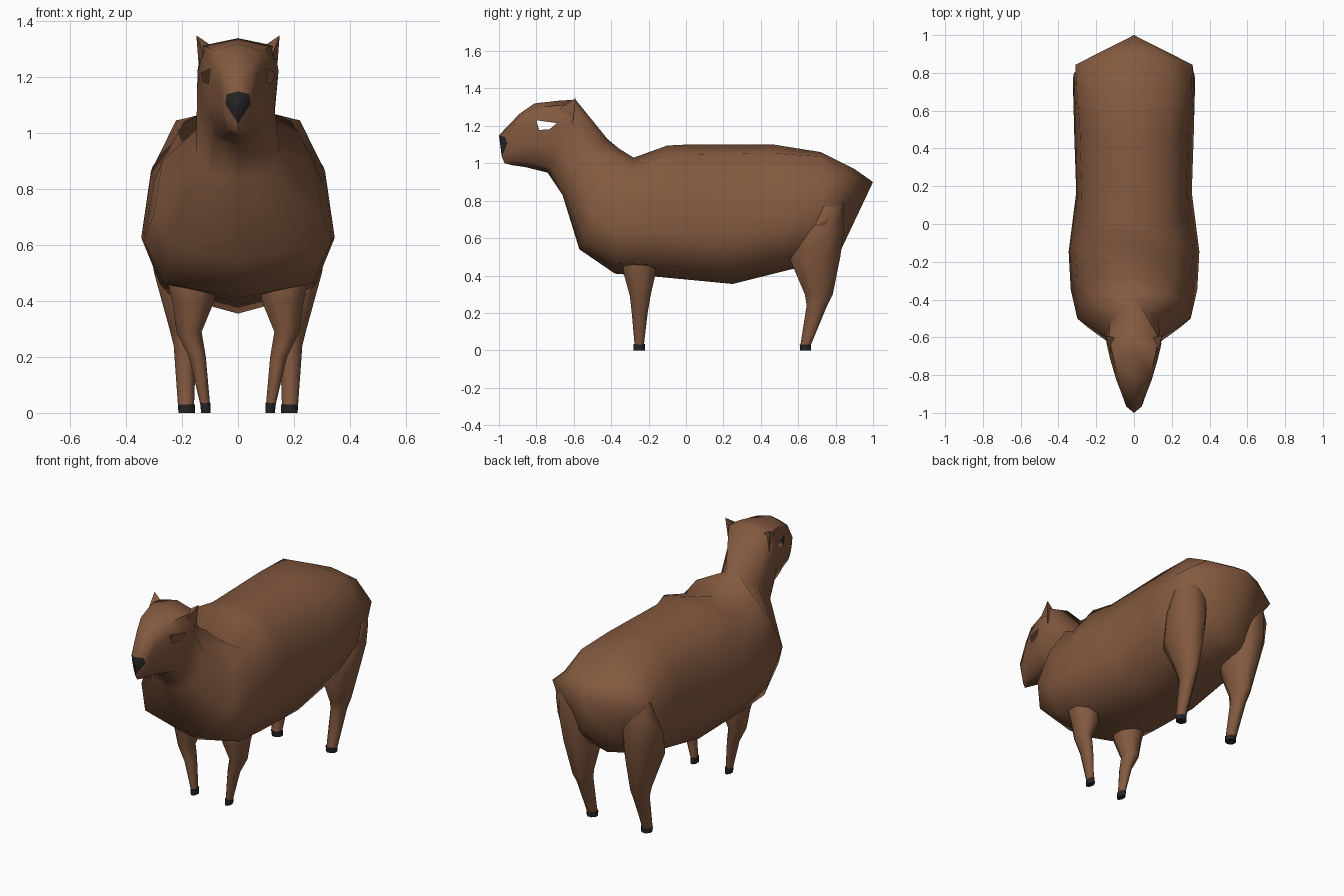
import bpy, bmesh, math

if "Cube" in bpy.data.objects:
    bpy.data.objects.remove(bpy.data.objects["Cube"])


def material(name, rgb):
    m = bpy.data.materials.new(name)
    m.diffuse_color = (*rgb, 1)
    m.use_nodes = True
    m.node_tree.nodes["Principled BSDF"].inputs["Base Color"].default_value = m.diffuse_color
    return m


BROWN = material("brown_coat", (0.23, 0.102, 0.051))
DARK = material("dark_horn", (0.018, 0.018, 0.019))


def finish(bm, name, mats, angle=60):
    bmesh.ops.recalc_face_normals(bm, faces=bm.faces)
    me = bpy.data.meshes.new(name)
    bm.to_mesh(me)
    bm.free()
    for m in mats:
        me.materials.append(m)
    ob = bpy.data.objects.new(name, me)
    bpy.context.collection.objects.link(ob)
    bpy.ops.object.select_all(action='DESELECT')
    ob.select_set(True)
    bpy.context.view_layer.objects.active = ob
    bpy.ops.object.shade_smooth_by_angle(angle=math.radians(angle))
    return ob


def loft(bm, rings):
    rows = [[bm.verts.new(p) for p in r] for r in rings]
    n = len(rows[0])
    for a, b in zip(rows, rows[1:]):
        for i in range(n):
            j = (i + 1) % n
            bm.faces.new((a[i], a[j], b[j], b[i]))
    return rows


def fan(bm, ring, tip):
    c = bm.verts.new(tip)
    return [bm.faces.new((ring[i], ring[(i + 1) % len(ring)], c)) for i in range(len(ring))]


# Body, neck and head: tilted ten-sided sections from rump to muzzle
RUMP = [(0, 0), (.03, .6), (.24, 1), (.58, .66), (.88, .4), (1, 0)]
HIP = [(0, 0), (.04, .62), (.31, .95), (.67, 1), (.91, .75), (1, 0)]
BACK = [(0, 0), (.07, .59), (.33, .9), (.67, 1), (.91, .8), (1, 0)]
TRUNK = [(0, 0), (.07, .64), (.33, .9), (.67, 1), (.91, .8), (1, 0)]
NECK = [(0, 0), (.08, .3), (.32, .85), (.65, 1), (.92, .65), (1, 0)]
HEAD = [(0, 0), (.07, .9), (.3, 1), (.65, .9), (.92, .6), (1, 0)]


def section(profile, yt, zt, yb, zb, w, sweep=0):
    half = [(f * w, yt + (yb - yt) * t + sweep * f, zt + (zb - zt) * t) for t, f in profile]
    return half + [(-x, y, z) for x, y, z in half[-2:0:-1]]


sections = [(RUMP, .90, .97, .83, .54, .31, -.04), (HIP, .72, 1.06, .76, .48, .322),
            (BACK, .47, 1.10, .55, .43, .318), (BACK, .0, 1.10, .25, .355, .306),
            (TRUNK, -.10, 1.095, -.17, .395, .346), (TRUNK, -.28, 1.03, -.38, .41, .335),
            (TRUNK, -.36, 1.08, -.57, .54, .30),
            (NECK, -.42, 1.13, -.66, .83, .15, -.02), (HEAD, -.59, 1.34, -.74, .95, .145),
            (HEAD, -.68, 1.335, -.80, .965, .126), (HEAD, -.81, 1.32, -.86, .98, .094),
            (HEAD, -.89, 1.265, -.93, .99, .064),
            (HEAD, -1.0, 1.15, -.97, 1.0, .045, .035)]
bm = bmesh.new()
rows = loft(bm, [section(*s) for s in sections])
fan(bm, rows[0], (0, 1.0, .90))
for f in fan(bm, rows[-1], (0, -.985, 1.035)):      # dark nose patch
    if f.calc_center_median().z > 1.07:
        f.material_index = 1
body = finish(bm, "body_and_head", [BROWN, DARK])

# Open eye sockets: cut through the head, then remove the tunnel walls
bm = bmesh.new()
eye = [(-.80, 1.23), (-.69, 1.215), (-.73, 1.182), (-.785, 1.178)]
r = loft(bm, [[(x, y, z) for y, z in eye] for x in (-.3, .3)])
for row in r:
    bm.faces.new(row)
cutter = finish(bm, "eye_cutter", [BROWN])
cutter.hide_render = True
mod = body.modifiers.new("eyes", 'BOOLEAN')
mod.operation, mod.solver, mod.object = 'DIFFERENCE', 'EXACT', cutter
bpy.ops.object.select_all(action='DESELECT')
body.select_set(True)
bpy.context.view_layer.objects.active = body
bpy.ops.object.modifier_apply(modifier=mod.name)
bpy.data.objects.remove(cutter)
bm = bmesh.new()
bm.from_mesh(body.data)
walls = []
for f in bm.faces:
    c = f.calc_center_median()
    if abs(c.x) < .03 and -.82 < c.y < -.67 and 1.15 < c.z < 1.25:
        walls.append(f)
bmesh.ops.delete(bm, geom=walls, context='FACES')
bm.to_mesh(body.data)
bm.free()


# Legs: eight-sided sections given as (z, y0, y1, x0, x1)
def leg_ring(s, z, y0, y1, x0, x1):
    out = []
    for k in range(8):
        a = (k + .5) * math.pi / 4
        u, v = math.sin(a) / .924, math.cos(a) / .924
        out.append((s * ((x0 + x1) / 2 + (x1 - x0) / 2 * u),
                    (y0 + y1) / 2 + (y1 - y0) / 2 * v, z))
    return out


def limb(name, s, rings, mat):
    bm = bmesh.new()
    rows = loft(bm, [leg_ring(s, *q) for q in rings])
    bm.faces.new(rows[0])
    bm.faces.new(rows[-1])
    finish(bm, name, [mat])


front = [(.56, -.31, -.17, .11, .25), (.46, -.34, -.16, .08, .25),
         (.40, -.33, -.165, .085, .235), (.29, -.30, -.19, .13, .22),
         (.20, -.29, -.205, .115, .175), (.03, -.275, -.225, .10, .135)]
hind = [(.88, .72, .83, .14, .28), (.76, .69, .845, .12, .318),
        (.64, .605, .845, .11, .322), (.50, .55, .825, .115, .30),
        (.30, .635, .785, .145, .245), (.24, .645, .755, .15, .23),
        (.03, .612, .668, .157, .215)]
front_hoof = [(.035, -.28, -.22, .098, .135), (0, -.28, -.22, .098, .132)]
hind_hoof = [(.03, .608, .668, .153, .215), (0, .61, .668, .153, .213)]
for s, side in ((1, "left"), (-1, "right")):
    limb("front_leg_" + side, s, front, BROWN)
    limb("hind_leg_" + side, s, hind, BROWN)
    limb("front_hoof_" + side, s, front_hoof, DARK)
    limb("hind_hoof_" + side, s, hind_hoof, DARK)
    # Ear: small pointed pyramid
    bm = bmesh.new()
    base = [bm.verts.new((s * x, y, z)) for x, y, z in
            ((.138, -.605, 1.21), (.09, -.605, 1.31), (.126, -.68, 1.29))]
    bm.faces.new(base)
    fan(bm, base, (s * .149, -.59, 1.35))
    finish(bm, "ear_" + side, [BROWN], 30)
